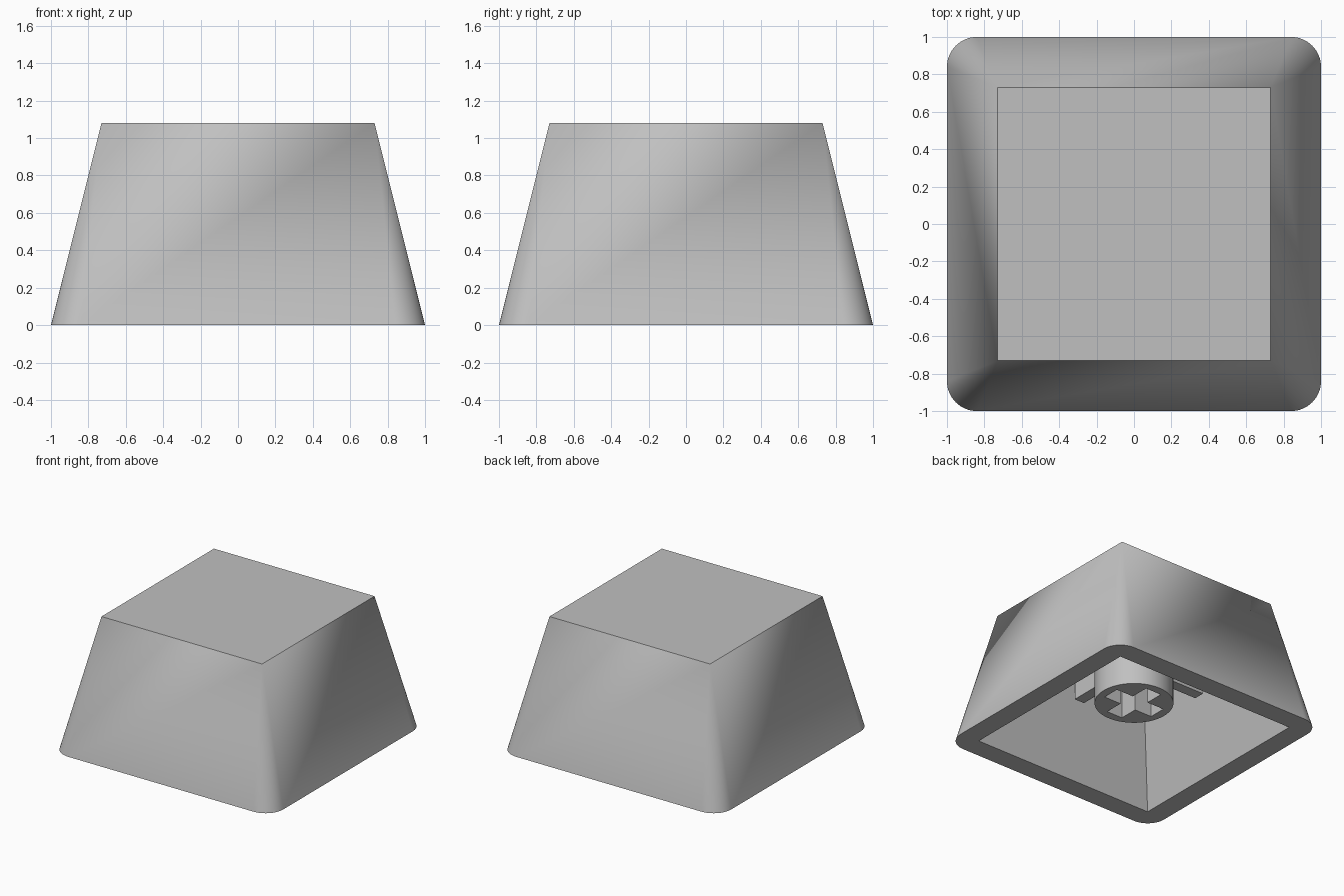
import bpy
import bmesh
from math import cos, sin, pi, radians
from mathutils import Matrix, Vector

default = bpy.data.objects.get("Cube")
if default:
    bpy.data.objects.remove(default, do_unlink=True)

# One plain grey plastic
plastic = bpy.data.materials.new("grey_plastic")
plastic.use_nodes = True
COLOUR = (0.53, 0.53, 0.53, 1)
plastic.diffuse_color = COLOUR
plastic.node_tree.nodes["Principled BSDF"].inputs["Base Color"].default_value = COLOUR

SIGNS = [(1, 1), (-1, 1), (-1, -1), (1, -1)]
CEILING = 0.91


def add_object(name, bm):
    bmesh.ops.recalc_face_normals(bm, faces=bm.faces)
    mesh = bpy.data.meshes.new(name)
    bm.to_mesh(mesh)
    bm.free()
    mesh.materials.append(plastic)
    obj = bpy.data.objects.new(name, mesh)
    bpy.context.collection.objects.link(obj)
    return obj


def select_only(obj):
    bpy.ops.object.select_all(action='DESELECT')
    obj.select_set(True)
    bpy.context.view_layer.objects.active = obj


def add_box(bm, half_x, half_y, z0, z1, x=0, y=0):
    place = Matrix.Translation((x, y, (z0 + z1) / 2))
    size = Matrix.Diagonal((2 * half_x, 2 * half_y, z1 - z0, 1))
    bmesh.ops.create_cube(bm, size=1, matrix=place @ size)


def square(bm, half, z):
    return [bm.verts.new((sx * half, sy * half, z)) for sx, sy in SIGNS]


# Cap shell: rounded base blends into a sharp square top, hollow underneath
def build_shell():
    bm = bmesh.new()
    radius, steps = 0.16, 16
    arcs = []
    for i, (sx, sy) in enumerate(SIGNS):
        angles = [pi / 2 * (i + k / steps) for k in range(steps + 1)]
        c = 1 - radius
        arcs.append([bm.verts.new((sx * c + radius * cos(a), sy * c + radius * sin(a), 0))
                     for a in angles])
    top = square(bm, 0.73, 1.08)
    mouth = square(bm, 0.83, 0)
    roof = square(bm, 0.60, CEILING)
    for i in range(4):
        j = (i + 1) % 4
        # Outer walls and bottom rim share the rounded base outline
        for ring in (top, mouth):
            for a, b in zip(arcs[i], arcs[i][1:]):
                bm.faces.new((a, b, ring[i]))
            bm.faces.new((arcs[i][-1], arcs[j][0], ring[j], ring[i]))
        bm.faces.new((mouth[i], mouth[j], roof[j], roof[i]))
    bm.faces.new(top)
    bm.faces.new(roof)
    return add_object("cap_shell", bm)


# Stem: round post with a cross-shaped socket
def build_stem():
    bm = bmesh.new()
    z0, z1 = 0.27, CEILING + 0.02
    bmesh.ops.create_cone(bm, cap_ends=True, segments=64, radius1=0.297, radius2=0.297,
                          depth=z1 - z0, matrix=Matrix.Translation((0, 0, (z0 + z1) / 2)))
    stem = add_object("stem", bm)
    arm, slot = 0.228, 0.072
    for half_x, half_y in ((arm, slot), (slot, arm)):
        bm = bmesh.new()
        add_box(bm, half_x, half_y, z0 - 0.1, 0.8)
        cutter = add_object("socket_cutter", bm)
        cutter.hide_render = True
        cut = stem.modifiers.new("socket", 'BOOLEAN')
        cut.operation = 'DIFFERENCE'
        cut.solver = 'EXACT'
        cut.object = cutter
        select_only(stem)
        bpy.ops.object.modifier_apply(modifier=cut.name)
        bpy.data.objects.remove(cutter, do_unlink=True)
    return stem


# Four ribs brace the stem against the roof
def build_ribs():
    bm = bmesh.new()
    inner, outer, half = 0.29, 0.64, 0.045
    mid, reach = (inner + outer) / 2, (outer - inner) / 2
    for s in (1, -1):
        add_box(bm, reach, half, 0.57, CEILING + 0.02, x=s * mid)
        add_box(bm, half, reach, 0.57, CEILING + 0.02, y=s * mid)
    return add_object("support_ribs", bm)


for part in (build_shell(), build_stem()):
    select_only(part)
    bpy.ops.object.shade_smooth_by_angle(angle=radians(30))
build_ribs()
